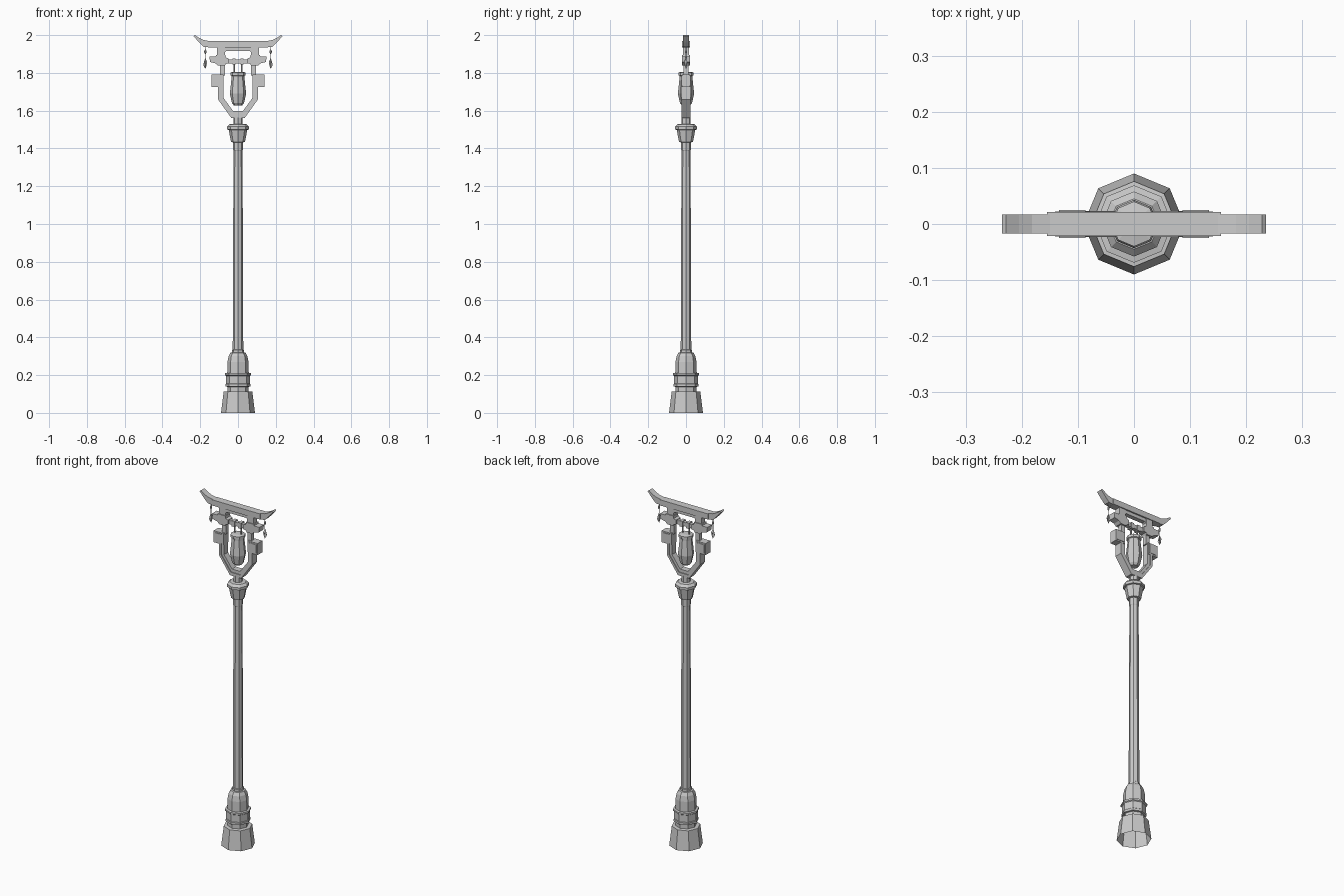
import bpy, bmesh
from math import cos, sin, pi

if "Cube" in bpy.data.objects:
    bpy.data.objects.remove(bpy.data.objects["Cube"])


def finish(name, bm):
    bmesh.ops.recalc_face_normals(bm, faces=bm.faces[:])
    me = bpy.data.meshes.new(name)
    bm.to_mesh(me)
    bm.free()
    ob = bpy.data.objects.new(name, me)
    bpy.context.collection.objects.link(ob)
    return ob


def lathe(name, profile, sides=8, x=0, cap_bottom=True):
    bm = bmesh.new()
    rings = [[bm.verts.new((x + r * cos(2 * pi * i / sides), r * sin(2 * pi * i / sides), z))
              for i in range(sides)] for r, z in profile]
    for a, b in zip(rings, rings[1:]):
        for i in range(sides):
            j = (i + 1) % sides
            bm.faces.new((a[i], a[j], b[j], b[i]))
    bm.faces.new(rings[-1])
    if cap_bottom:
        bm.faces.new(rings[0])
    return finish(name, bm)


def prism(name, outline, half, mirror=False):
    """Extrude an x-z outline to y = +-half; optionally mirror across x = 0."""
    bm = bmesh.new()
    f = bm.faces.new([bm.verts.new((x, -half, z)) for x, z in outline])
    ext = bmesh.ops.extrude_face_region(bm, geom=[f])
    for v in ext["geom"]:
        if isinstance(v, bmesh.types.BMVert):
            v.co.y = half
    ob = finish(name, bm)
    if mirror:
        ob.modifiers.new("mirror", "MIRROR")
    return ob


def box(name, x0, x1, z0, z1, half, mirror=False):
    return prism(name, [(x0, z0), (x1, z0), (x1, z1), (x0, z1)], half, mirror)


def both_sides(half_outline):
    return half_outline + [(-x, z) for x, z in reversed(half_outline)]


# Octagonal pedestal
lathe("pedestal", [(.09, 0), (.076, .112), (.056, .114), (.056, .138), (.066, .14), (.066, .152),
                   (.063, .155), (.063, .196), (.069, .2), (.069, .21), (.057, .212), (.056, .27),
                   (.05, .3), (.04, .318), (.032, .32), (.032, .332), (.027, .335)],
      cap_bottom=False)

# Pole shaft and capital
lathe("pole", [(.028, .325), (.024, 1.39), (.026, 1.393), (.026, 1.435)])
lathe("capital", [(.026, 1.432), (.037, 1.434), (.049, 1.498), (.058, 1.5), (.058, 1.515),
                  (.045, 1.528), (.025, 1.53), (.025, 1.565)])

# U-shaped yoke: deep outer band and a shallower inner band
outer = [(.036, 1.562), (.106, 1.66), (.106, 1.79)]
middle = [(.031, 1.580), (.092, 1.664), (.092, 1.79)]
inner = [(.026, 1.598), (.077, 1.668), (.077, 1.79)]


def band(name, a, b, half):
    path = [(0, a[0][1])] + a + b[::-1] + [(0, b[0][1])]
    prism(name, path, half, True)


band("yoke_outer_band", outer, middle, .023)
band("yoke_inner_band", middle, inner, .018)

# Square blocks on the yoke ends, with a raised panel
box("yoke_end_block", .078, .141, 1.725, 1.792, .022, True)
box("yoke_end_panel", .086, .134, 1.733, 1.784, .025, True)

# Lantern, its collar and hanging rods
lathe("lantern", [(.022, 1.628), (.032, 1.64), (.043, 1.69), (.034, 1.775), (.034, 1.784),
                  (.040, 1.787), (.040, 1.802), (.02, 1.806)])
for s in (-1, 1):
    lathe("lantern_rod", [(.005, 1.80), (.005, 1.85)], 6, s * .02)

# Lower crossbar with stepped brackets on short posts
box("lower_post", .07, .096, 1.785, 1.845, .012, True)
prism("bracket", [(.07, 1.838), (.105, 1.838), (.118, 1.85), (.148, 1.858), (.152, 1.888),
                  (.118, 1.888), (.116, 1.896), (.066, 1.896), (.064, 1.882), (.05, 1.876),
                  (.05, 1.85), (.064, 1.848)], .021, True)
box("lower_crossbar", -.055, .055, 1.85, 1.872, .011)
box("rod_clamp", .012, .03, 1.844, 1.877, .015, True)

# Upper posts and the fascia between them, with an arched opening
prism("upper_arch", both_sides([(.066, 1.89), (.072, 1.898), (.072, 1.908), (.062, 1.916)][1:])
      + [(-.11, 1.937), (.11, 1.937)], .013)
box("upper_post", .07, .11, 1.89, 1.937, .016, True)

# Roof beam with upturned tips
prism("roof_beam", both_sides([(.155, 1.935), (.155, 1.968)]), .0215)
prism("roof_tip", [(.15, 1.935), (.183, 1.938), (.205, 1.96), (.235, 1.994), (.228, 2.0),
                   (.205, 1.985), (.182, 1.974), (.15, 1.968)], .017, True)

# Hanging charms: cord, bead and crossed leaf blades
leaf = [(0, 1.822), (.011, 1.842), (.006, 1.862), (0, 1.88), (-.010, 1.856), (-.006, 1.838)]
for s in (-1, 1):
    x = s * .173
    lathe("charm_cord", [(.002, 1.87), (.002, 1.94)], 5, x)
    lathe("charm_bead", [(.002, 1.9), (.006, 1.908), (.006, 1.916), (.002, 1.924)], 6, x)
    for k in range(2):
        blade = prism("charm_leaf", [(px * s, pz) for px, pz in leaf], .0015)
        blade.location.x = x
        blade.rotation_euler.z = .35 + k * pi / 2
